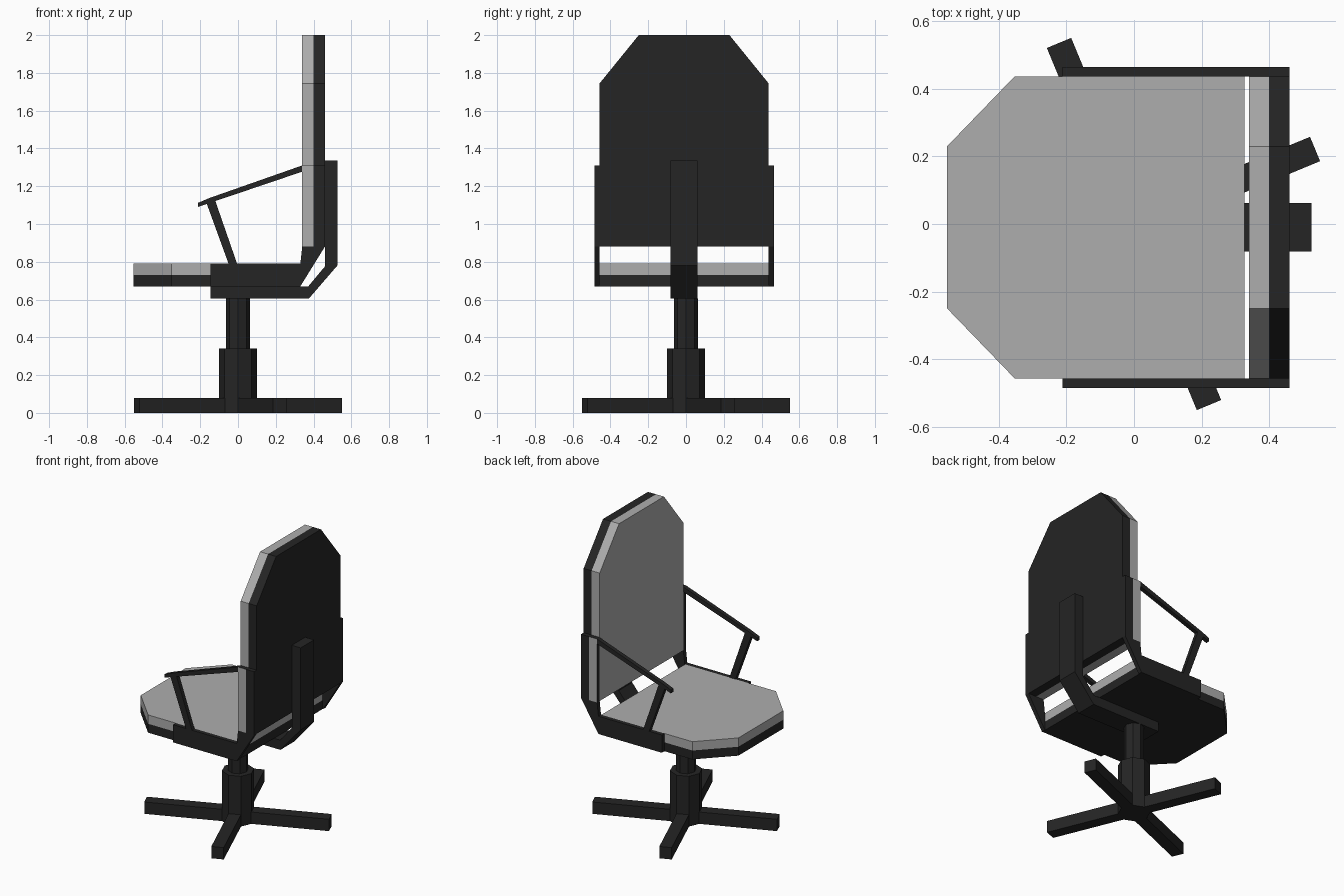
import bpy, bmesh, math
from mathutils import Vector, Matrix

if "Cube" in bpy.data.objects:
    bpy.data.objects.remove(bpy.data.objects["Cube"])


def material(name, value):
    m = bpy.data.materials.new(name)
    m.diffuse_color = (value, value, value, 1)
    m.use_nodes = True
    m.node_tree.nodes["Principled BSDF"].inputs["Base Color"].default_value = m.diffuse_color
    return m


black = material("black plastic", 0.018)
gray = material("gray upholstery", 0.42)
CY = -0.01  # the upper chair sits slightly off the column axis


def prism(name, points, offset, mats=(black,), rule=None):
    """Extrude a closed 3D outline along offset; rule(face) picks the material."""
    bm = bmesh.new()
    face = bm.faces.new([bm.verts.new(p) for p in points])
    top = bmesh.ops.extrude_face_region(bm, geom=[face])
    verts = [v for v in top["geom"] if isinstance(v, bmesh.types.BMVert)]
    bmesh.ops.translate(bm, verts=verts, vec=Vector(offset))
    if not any(f.is_valid and f is face for f in bm.faces):
        bm.faces.new([v for v in bm.verts if v not in verts])
    bmesh.ops.recalc_face_normals(bm, faces=bm.faces)
    if rule:
        for f in bm.faces:
            f.material_index = rule(f)
    mesh = bpy.data.meshes.new(name)
    bm.to_mesh(mesh)
    bm.free()
    for m in mats:
        mesh.materials.append(m)
    ob = bpy.data.objects.new(name, mesh)
    bpy.context.collection.objects.link(ob)
    return ob


def side_plate(name, profile, y0, y1, **kw):
    return prism(name, [(x, y0, z) for x, z in profile], (0, y1 - y0, 0), **kw)


def column(name, radius, z0, z1):
    ring = [(radius * math.cos(i * math.pi / 4), radius * math.sin(i * math.pi / 4), z0)
            for i in range(8)]
    return prism(name, ring, (0, 0, z1 - z0))


# Seat: cushion on a shell, chamfered at the front
seat = [(0.327, -0.447), (0.327, 0.447), (-0.353, 0.447),
        (-0.553, 0.24), (-0.553, -0.24), (-0.353, -0.447)]
for name, mat, z in (("seat_shell", black, 0.67), ("seat_cushion", gray, 0.73)):
    prism(name, [(x, y + CY, z) for x, y in seat], (0, 0, 0.06), mats=(mat,))

# Backrest: cushion and shell, chamfered at the top
back = [(-0.447, 0.88), (0.447, 0.88), (0.447, 1.745),
        (0.24, 2.0), (-0.24, 2.0), (-0.447, 1.745)]
for name, mat, x in (("back_cushion", gray, 0.34), ("back_shell", black, 0.40)):
    prism(name, [(x, y + CY, z) for y, z in back], (0.06, 0, 0), mats=(mat,))

# Side frames and armrests
rail = [(-0.145, 0.67), (0.33, 0.67), (0.46, 0.88), (0.34, 0.88), (0.33, 0.79), (-0.145, 0.79)]
rear_post = [(0.40, 0.88), (0.46, 0.88), (0.46, 1.31), (0.40, 1.31)]
pad_post = [(0.34, 0.88), (0.40, 0.88), (0.40, 1.31), (0.34, 1.31)]
arm_bar = [(-0.212, 1.09), (-0.16, 1.108), (0.34, 1.277), (0.34, 1.31), (-0.15, 1.138), (-0.212, 1.112)]
arm_strut = [(-0.05, 0.79), (-0.005, 0.79), (-0.12, 1.122), (-0.165, 1.106)]
for side, s in (("right", -1), ("left", 1)):
    y0, y1 = CY + s * 0.447, CY + s * 0.475
    side_plate(side + "_seat_rail", rail, y0, y1)
    side_plate(side + "_rear_post", rear_post, y0, y1)
    side_plate(side + "_pad_post", pad_post, y0, y1, mats=(black, gray),
               rule=lambda f, s=s: int(f.normal.y * s > 0.5))
    side_plate(side + "_arm_bar", arm_bar, y0, y1)
    side_plate(side + "_arm_strut", arm_strut, y0, y1)

# Bent spine under the seat and up the back
spine = [(-0.145, 0.605), (0.375, 0.605), (0.526, 0.78), (0.526, 1.335),
         (0.46, 1.335), (0.46, 0.775), (0.372, 0.67), (-0.145, 0.67)]
side_plate("spine", spine, -0.082, 0.062)

# Pedestal
column("column_sleeve", 0.1, 0.0, 0.34)
column("gas_lift", 0.063, 0.34, 0.605)

# Four-legged star base
for i in range(4):
    leg = prism("base_leg_%d" % (i + 1),
                [(0.0, -0.039, 0), (0.58, -0.039, 0), (0.58, 0.039, 0), (0.0, 0.039, 0)],
                (0, 0, 0.08))
    leg.data.transform(Matrix.Rotation(math.radians(22.5 + 90 * i), 4, 'Z'))
